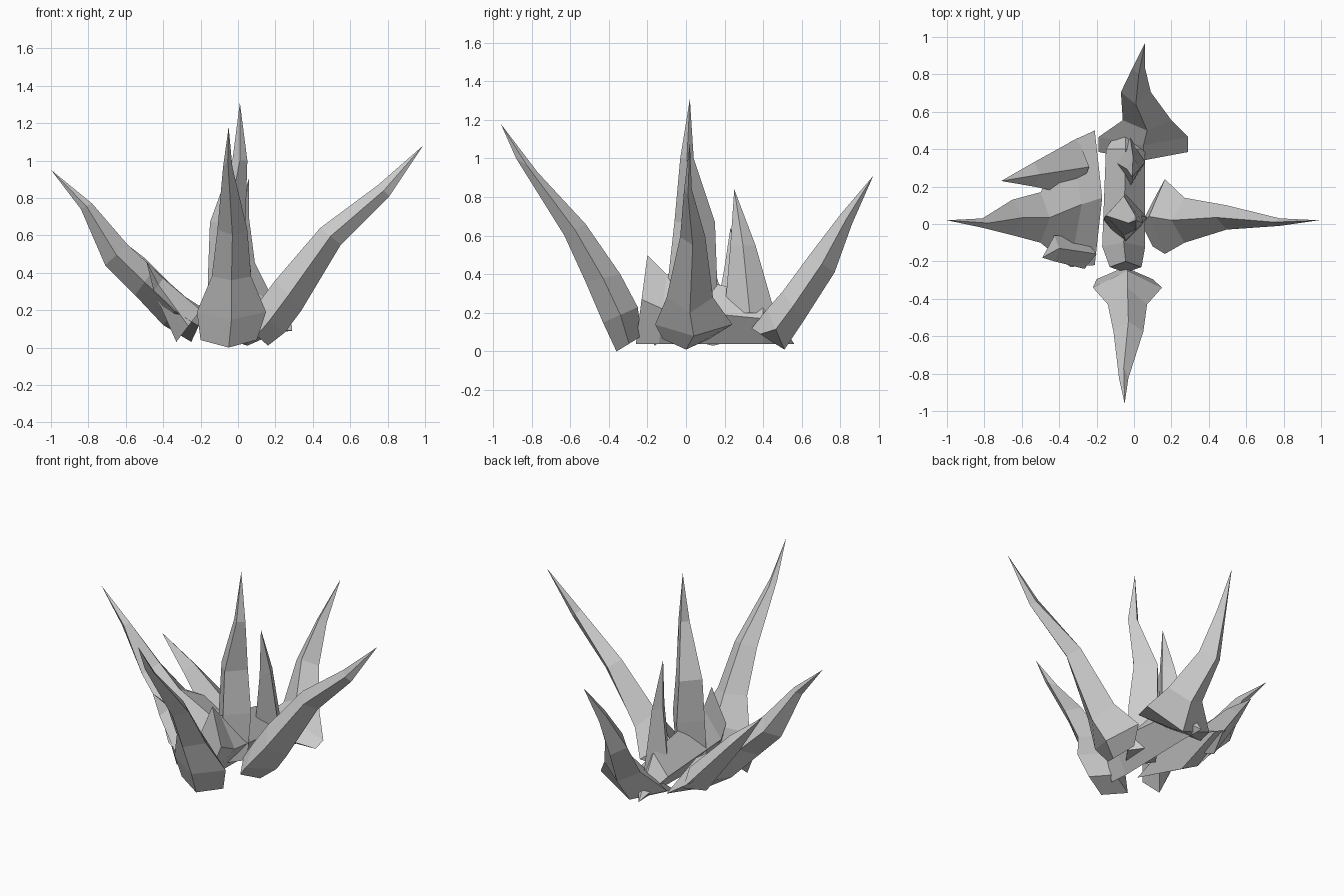
import bpy
import bmesh
from mathutils import Vector

if "Cube" in bpy.data.objects:
    bpy.data.objects.remove(bpy.data.objects["Cube"], do_unlink=True)

# Single matte grey used by every leaf
grey = bpy.data.materials.new("matte_grey")
grey.use_nodes = True
shade = (0.6, 0.6, 0.6, 1)
grey.diffuse_color = shade
grey.node_tree.nodes["Principled BSDF"].inputs["Base Color"].default_value = shade

# Outward direction and sideways axis for each growing direction
x_axis, y_axis = Vector((1, 0, 0)), Vector((0, 1, 0))
left = (x_axis, y_axis)
right = (-x_axis, y_axis)
back = (y_axis, x_axis)
front = (-y_axis, x_axis)


def section(ridge, keel, sides):
    """Diamond section: ridge and keel as (distance, height), and side limits.

    The side corners sit halfway between ridge and keel.
    """
    centre = sum(sides) / 2
    middle = (Vector(ridge) + Vector(keel)) / 2
    return [(*ridge, centre), (*middle, sides[0]), (*keel, centre), (*middle, sides[1])]


def leaf(name, direction, tip, sections):
    """Loft diamond sections up to a pointed tip."""
    outward, sideways = direction
    bm = bmesh.new()

    def add_vert(corner):
        distance, height, offset = corner
        position = outward * distance + sideways * offset
        position.z = height
        return bm.verts.new(position)

    # Base cap, side walls, then the pointed end
    loops = [[add_vert(corner) for corner in corners] for corners in sections]
    bm.faces.new(loops[0])
    for lower, upper in zip(loops, loops[1:]):
        for i in range(len(lower)):
            bm.faces.new((lower[i - 1], lower[i], upper[i], upper[i - 1]))
    point = bm.verts.new(add_vert(tip).co)
    last = loops[-1]
    for i in range(len(last)):
        bm.faces.new((last[i - 1], last[i], point))
    bmesh.ops.delete(bm, geom=[v for v in bm.verts if not v.link_faces], context="VERTS")

    bmesh.ops.recalc_face_normals(bm, faces=bm.faces[:])
    mesh = bpy.data.meshes.new(name)
    bm.to_mesh(mesh)
    bm.free()
    mesh.materials.append(grey)
    bpy.context.collection.objects.link(bpy.data.objects.new(name, mesh))


# Upright middle leaf
leaf("centre_leaf", left, tip=(0.01, 1.31, 0.02), sections=[
    section(ridge=(0.06, 0.1), keel=(-0.16, 0.1), sides=(-0.14, 0.16)),
    section(ridge=(0.07, 0.4), keel=(-0.16, 0.4), sides=(-0.09, 0.16)),
    section(ridge=(0.04, 0.67), keel=(-0.15, 0.67), sides=(-0.06, 0.15)),
    section(ridge=(0.05, 1), keel=(-0.03, 1), sides=(-0.03, 0.04)),
])

# Low mound joining the middle leaves, with a peak at its front
leaf("base_mound", back, tip=(0.56, 0.04, -0.05), sections=[
    section(ridge=(-0.2, 0.5), keel=(-0.26, 0.04), sides=(-0.13, 0.04)),
    section(ridge=(-0.1, 0.4), keel=(-0.14, 0.04), sides=(-0.17, 0.06)),
    section(ridge=(0.4, 0.3), keel=(0.4, 0.04), sides=(-0.15, 0.06)),
])

# Four long leaves leaning outward
leaf("left_leaf", left, tip=(0.99, 1.08, 0.02), sections=[
    section(ridge=(0.04, 0.12), keel=(0.16, 0.01), sides=(-0.12, 0.12)),
    section(ridge=(0.08, 0.2), keel=(0.25, 0.08), sides=(-0.16, 0.24)),
    section(ridge=(0.2, 0.36), keel=(0.34, 0.2), sides=(-0.1, 0.14)),
    section(ridge=(0.44, 0.64), keel=(0.55, 0.55), sides=(-0.03, 0.1)),
    section(ridge=(0.75, 0.87), keel=(0.81, 0.81), sides=(-0.01, 0.03)),
])
leaf("front_leaf", front, tip=(0.96, 1.18, -0.05), sections=[
    section(ridge=(0.23, 0.08), keel=(0.36, 0), sides=(-0.2, 0.1)),
    section(ridge=(0.25, 0.23), keel=(0.43, 0.15), sides=(-0.22, 0.15)),
    section(ridge=(0.34, 0.4), keel=(0.52, 0.36), sides=(-0.14, 0.07)),
    section(ridge=(0.52, 0.66), keel=(0.63, 0.6), sides=(-0.11, 0.05)),
    section(ridge=(0.77, 0.93), keel=(0.88, 1), sides=(-0.08, -0.03)),
])
leaf("back_leaf", back, tip=(0.97, 0.91, 0.06), sections=[
    section(ridge=(0.34, 0.12), keel=(0.43, 0.06), sides=(-0.19, 0.29)),
    section(ridge=(0.42, 0.22), keel=(0.51, 0.01), sides=(-0.19, 0.29)),
    section(ridge=(0.5, 0.31), keel=(0.61, 0.16), sides=(-0.06, 0.2)),
    section(ridge=(0.64, 0.5), keel=(0.77, 0.41), sides=(-0.07, 0.09)),
    section(ridge=(0.8, 0.71), keel=(0.86, 0.66), sides=(-0.01, 0.06)),
])
leaf("right_leaf", right, tip=(1, 0.95, 0.02), sections=[
    section(ridge=(0.17, 0.2), keel=(0.25, 0.03), sides=(-0.22, 0.5)),
    section(ridge=(0.28, 0.27), keel=(0.4, 0.12), sides=(-0.23, 0.44)),
    section(ridge=(0.45, 0.42), keel=(0.55, 0.28), sides=(-0.1, 0.17)),
    section(ridge=(0.59, 0.55), keel=(0.71, 0.44), sides=(-0.06, 0.13)),
    section(ridge=(0.78, 0.77), keel=(0.84, 0.74), sides=(-0.02, 0.03)),
])

# Shorter leaves sprouting between the long ones
leaf("inner_back_leaf", back, tip=(0.25, 0.84, -0.01), sections=[
    section(ridge=(0.2, 0.2), keel=(0.46, 0.2), sides=(-0.1, 0.06)),
    section(ridge=(0.23, 0.55), keel=(0.36, 0.55), sides=(-0.04, 0.03)),
])
leaf("right_back_sprout", right, tip=(0.71, 0.64, 0.23), sections=[
    section(ridge=(0.24, 0.22), keel=(0.36, 0.1), sides=(0.15, 0.46)),
    section(ridge=(0.5, 0.48), keel=(0.57, 0.4), sides=(0.2, 0.33)),
])
leaf("right_front_sprout", right, tip=(0.49, 0.46, -0.18), sections=[
    section(ridge=(0.2, 0.2), keel=(0.33, 0.03), sides=(-0.24, -0.08)),
    section(ridge=(0.4, 0.37), keel=(0.45, 0.3), sides=(-0.2, -0.06)),
])
